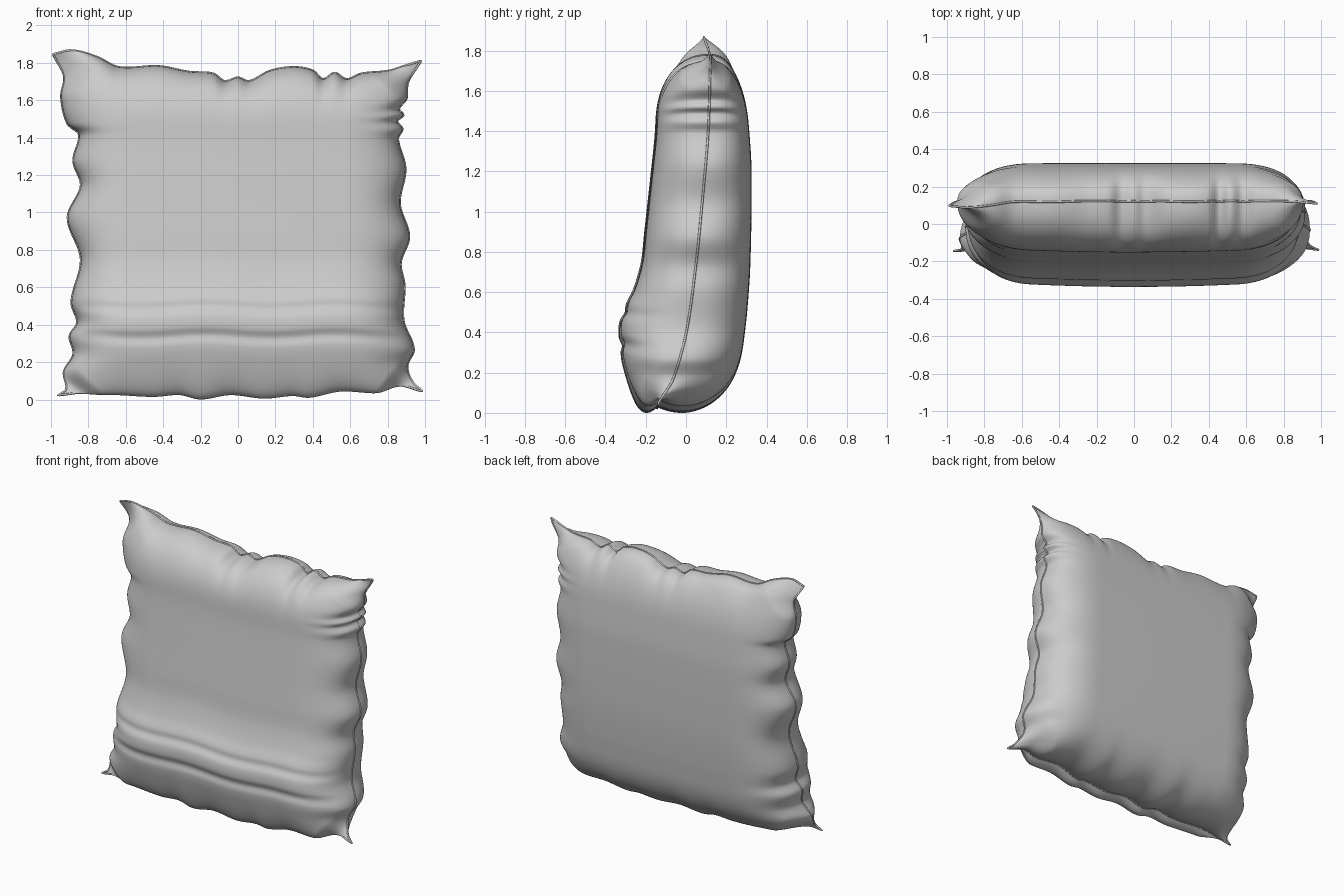
import bpy, bmesh
from math import sin, pi, exp

if "Cube" in bpy.data.objects:
    bpy.data.objects.remove(bpy.data.objects["Cube"])

N = 180                      # grid cells across each face
HX, Z0, Z1 = 0.88, 0.05, 1.77   # basic rectangle before the edges are gathered

# Scalloped outline: (z, x) for the sides, (x, z) for top and bottom
LEFT = [(.04, -.98), (.08, -.92), (.18, -.93), (.26, -.88), (.35, -.9), (.42, -.86), (.53, -.89),
        (.76, -.84), (.98, -.91), (1.15, -.84), (1.28, -.88), (1.42, -.85), (1.47, -.91),
        (1.6, -.945), (1.69, -.93), (1.77, -.99)]
RIGHT = [(.05, .99), (.1, .94), (.2, .905), (.28, .94), (.43, .885), (.62, .89), (.74, .87), (.88, .915),
         (1.055, .865), (1.24, .895), (1.4, .855), (1.45, .88), (1.49, .85), (1.52, .885),
         (1.55, .86), (1.6, .9), (1.68, .91), (1.77, .98)]
TOP = [(-.88, 1.855), (-.82, 1.875), (-.72, 1.84), (-.62, 1.785), (-.42, 1.79), (-.26, 1.76), (-.13, 1.75),
       (-.07, 1.71), (0, 1.73), (.06, 1.71), (.17, 1.765), (.3, 1.785), (.4, 1.765), (.45, 1.72),
       (.51, 1.755), (.57, 1.72), (.64, 1.75), (.76, 1.765), (.82, 1.79), (.88, 1.82)]
BOTTOM = [(-.88, .03), (-.7, .06), (-.45, .05), (-.31, .06), (-.2, .035), (-.04, .06), (.14, .04),
          (.29, .055), (.38, .045), (.54, .08), (.72, .07), (.8, .085), (.88, .05)]
# Side profile: (z, y) of the seam, the front and the back
SEAM = [(0, -.15), (.06, -.135), (.2, -.06), (.4, 0), (.75, .05), (1.05, .08), (1.4, .11),
        (1.7, .12), (1.78, .12), (1.9, .08)]
FRONT = [(0, -.325), (.2, -.325), (.3, -.328), (.345, -.318), (.39, -.335), (.46, -.33), (.5, -.305),
         (.54, -.3), (.62, -.262), (.75, -.225), (.9, -.208), (1.2, -.175),
         (1.4, -.155), (1.6, -.148), (1.8, -.14)]
BACK = [(0, .25), (.3, .28), (.5, .303), (.75, .32), (1.2, .326), (1.4, .315), (1.6, .295), (1.8, .27)]


def lookup(t, x):
    """Smooth cubic through the table points."""
    if x <= t[0][0]:
        return t[0][1]
    if x >= t[-1][0]:
        return t[-1][1]
    i = next(n for n in range(len(t) - 1) if x <= t[n + 1][0])

    def slope(n):
        a, b = t[max(n - 1, 0)], t[min(n + 1, len(t) - 1)]
        return (b[1] - a[1]) / (b[0] - a[0])
    (a, p), (b, q) = t[i], t[i + 1]
    h = b - a
    k = (x - a) / h
    return ((2 * k**3 - 3 * k**2 + 1) * p + (k**3 - 2 * k**2 + k) * h * slope(i)
            + (3 * k**2 - 2 * k**3) * q + (k**3 - k**2) * h * slope(i + 1))


def puff(e, r):
    k = max(0, 1 - max(e, 0) / r)
    return max(0, 1 - k ** 2.4) ** (1 / 2.4)


def point(i, j, side):
    u, v = sin(pi / 2 * (2 * i / N - 1)), sin(pi / 2 * (2 * j / N - 1))
    bx, bz = HX * u, (Z0 + Z1) / 2 + (Z1 - Z0) / 2 * v
    el, er, eb, et = bx + HX, HX - bx, bz - Z0, Z1 - bz
    # gathered edges fade out towards the middle
    x = bx + (lookup(LEFT, bz) + HX) * exp(-el / .14) + (lookup(RIGHT, bz) - HX) * exp(-er / .14)
    z = bz + (lookup(TOP, bx) - Z1) * exp(-et / .14) + (lookup(BOTTOM, bx) - Z0) * exp(-eb / .14)
    eu, ev = min(el, er), min(eb, et)
    m = min(1, (eu + ev) / .2)
    m = m * m * (3 - 2 * m)                      # thin corner ears
    fv = puff(ev, .32)
    f = puff(eu, .34) * fv * m
    s = lookup(SEAM, z)
    outer = lookup(FRONT, z + .008 * sin(9 * x)) if side < 0 else lookup(BACK, z)
    crown = 1 - (.1 if side < 0 else .02) * u * u
    y = s + (outer - s) * f * crown
    if eb < .3:                                  # belly hangs a little below the bottom seam
        z -= .17 * fv * (1 - fv) * m
    return x, y, z


# Cushion: front and back panels sharing the seam edge
bm = bmesh.new()
panels = []
for side in (-1, 1):
    g = {}
    for i in range(N + 1):
        for j in range(N + 1):
            rim = i in (0, N) or j in (0, N)
            g[i, j] = panels[0][i, j] if rim and panels else bm.verts.new(point(i, j, side))
    panels.append(g)
    for i in range(N):
        for j in range(N):
            q = [g[i, j], g[i + 1, j], g[i + 1, j + 1], g[i, j + 1]]
            bm.faces.new(q if side < 0 else q[::-1])
low = min(v.co.z for v in bm.verts)
for v in bm.verts:
    v.co.z -= low
rim = ([(i, 0) for i in range(N)] + [(N, j) for j in range(N)]
       + [(i, N) for i in range(N, 0, -1)] + [(0, j) for j in range(N, 0, -1)])
path = [panels[0][k].co.copy() for k in rim]
for f in bm.faces:
    f.smooth = True
mesh = bpy.data.meshes.new("cushion")
bm.to_mesh(mesh)
bm.free()
bpy.context.collection.objects.link(bpy.data.objects.new("cushion", mesh))

# Seam: thin piping round the edge
kept = [path[0]]
for p in path[1:]:
    if (p - kept[-1]).length > .006:
        kept.append(p)
curve = bpy.data.curves.new("seam_piping", 'CURVE')
curve.dimensions = '3D'
curve.bevel_depth = .006
curve.bevel_resolution = 1
sp = curve.splines.new('POLY')
sp.points.add(len(kept) - 1)
for p, c in zip(sp.points, kept):
    p.co = (*c, 1)
sp.use_cyclic_u = True
bpy.context.collection.objects.link(bpy.data.objects.new("seam_piping", curve))
